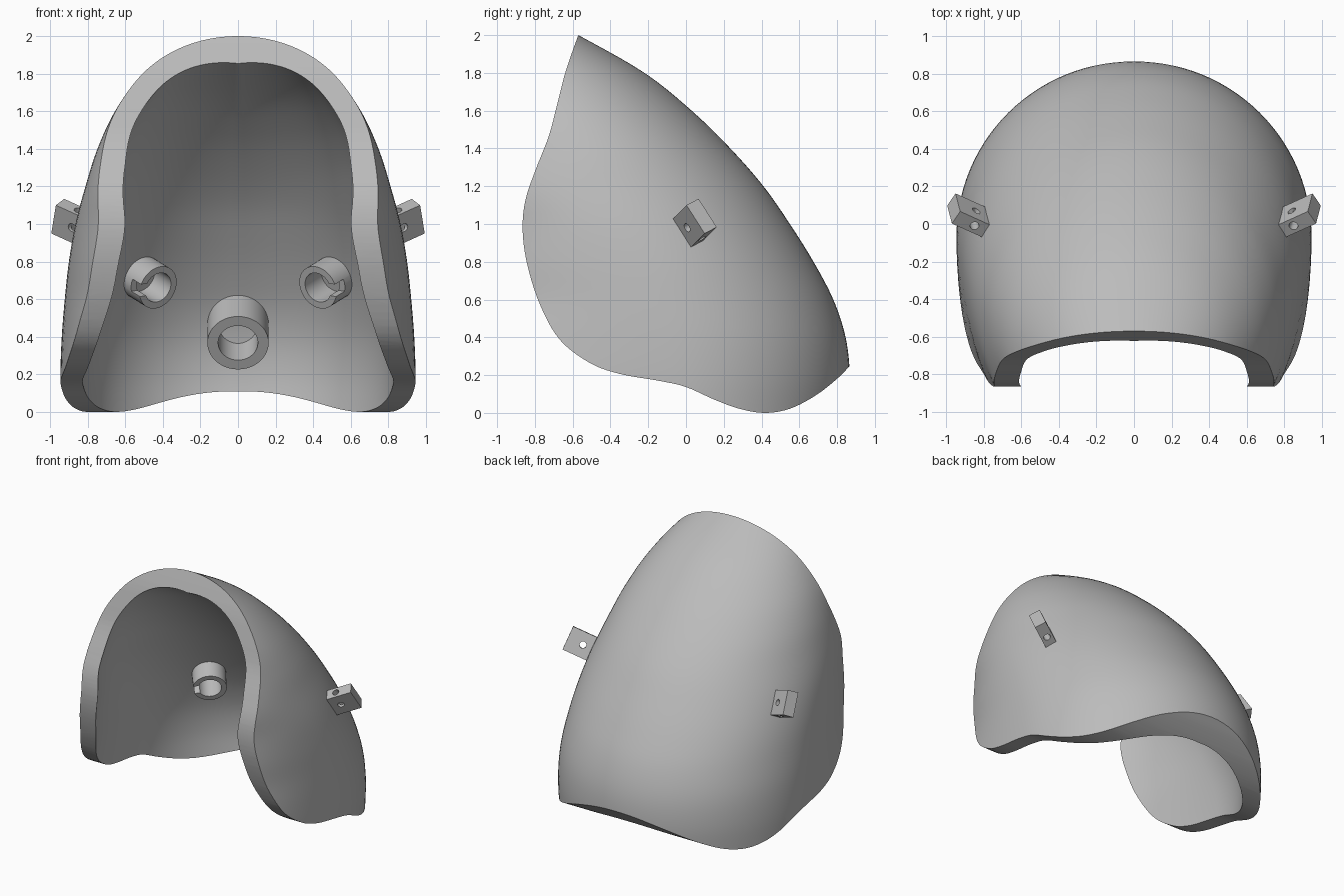
import bpy, bmesh, math
from mathutils import Vector, Matrix

if "Cube" in bpy.data.objects:
    bpy.data.objects.remove(bpy.data.objects["Cube"])

grey = bpy.data.materials.new("plain grey")
grey.diffuse_color = (0.5, 0.5, 0.5, 1)
grey.use_nodes = True
grey.node_tree.nodes["Principled BSDF"].inputs["Base Color"].default_value = grey.diffuse_color


def spline(keys, t):
    """Smooth curve through evenly spaced keys, t counted in keys."""
    i = max(0, min(int(t), len(keys) - 2))
    f = t - i
    p = [keys[max(0, min(k, len(keys) - 1))] for k in range(i - 1, i + 3)]
    return [0.5 * (2 * b + (c - a) * f + (2 * a - 5 * b + 4 * c - d) * f * f
                   + (3 * b - a - 3 * c + d) * f ** 3) for a, b, c, d in zip(*p)]


def finish(name, bm):
    me = bpy.data.meshes.new(name)
    bm.to_mesh(me)
    bm.free()
    ob = bpy.data.objects.new(name, me)
    bpy.context.collection.objects.link(ob)
    me.materials.append(grey)
    return ob


def activate(ob):
    bpy.ops.object.select_all(action='DESELECT')
    ob.select_set(True)
    bpy.context.view_layer.objects.active = ob


def smooth(ob, deg=35):
    activate(ob)
    bpy.ops.object.shade_smooth_by_angle(angle=math.radians(deg))


def boolean(ob, cutter, op):
    activate(ob)
    m = ob.modifiers.new("cut", 'BOOLEAN')
    m.operation, m.object, m.solver = op, cutter, 'EXACT'
    bpy.ops.object.modifier_apply(modifier=m.name)
    bpy.data.objects.remove(cutter)


def frame(origin, x, y, z):
    m = Matrix((x, y, z)).transposed().to_4x4()
    m.translation = origin
    return m


def rod(name, center, axis, r, length, seg=40):
    bm = bmesh.new()
    rot = Vector(axis).to_track_quat('Z', 'Y').to_matrix().to_4x4()
    bmesh.ops.create_cone(bm, cap_ends=True, segments=seg, radius1=r, radius2=r,
                          depth=length, matrix=Matrix.Translation(center) @ rot)
    return finish(name, bm)


def box(name, mat, size):
    bm = bmesh.new()
    bmesh.ops.create_cube(bm, size=1, matrix=mat @ Matrix.Diagonal((*size, 1)))
    bmesh.ops.recalc_face_normals(bm, faces=bm.faces)
    return finish(name, bm)


# Shell levels every 0.2 from z = -0.2: half width, back y, widest y, front taper
levels = [(.93, .83, -.06, 1.7), (.94, .855, -.06, 1.7), (.945, .867, -.07, 1.65),
          (.938, .845, -.10, 1.5), (.922, .78, -.17, 1.28), (.90, .675, -.25, 1.16),
          (.865, .55, -.35, 1.01), (.812, .41, -.45, .95), (.748, .235, -.53, .8),
          (.655, .03, -.62, .75), (.515, -.22, -.72, .75), (.33, -.57, -.87, .75),
          (.15, -.95, -1.1, .8)]
ROWS, FRONT, BACK = 56, 14, 56
bm = bmesh.new()
rows, weights = [], []
for i in range(ROWS + 1):
    t = 11.4 * i / ROWS
    a, back, yc, taper = spline(levels, t)
    side = []
    for k in range(FRONT):
        y = -1.2 + (yc + 1.2) * k / FRONT
        side.append((a * math.sqrt(max(0, 1 - ((yc - y) / taper) ** 2)), y))
    arc = [(a * math.cos(math.pi * k / BACK), yc + (back - yc) * math.sin(math.pi * k / BACK))
           for k in range(BACK + 1)]
    ring = side + arc + [(-x, y) for x, y in reversed(side)]
    rows.append([bm.verts.new((x, y, t * .2 - .2)) for x, y in ring])
    weights += [.77 + .23 * (1 - abs(x) / a) for x, y in ring]
for lo, hi in zip(rows, rows[1:]):
    for j in range(len(lo) - 1):
        bm.faces.new((lo[j], lo[j + 1], hi[j + 1], hi[j]))
shell = finish("shell", bm)
group = shell.vertex_groups.new(name="thickness")
for i, w in enumerate(weights):
    group.add([i], w, 'REPLACE')
activate(shell)
sol = shell.modifiers.new("thick", 'SOLIDIFY')
sol.thickness, sol.offset, sol.vertex_group = .153, -1, "thickness"
bpy.ops.object.modifier_apply(modifier=sol.name)

# Side outline that trims the rim of the shell
rim = [(-.50, 2.18), (-.57, 2.0), (-.635, 1.815), (-.677, 1.655), (-.725, 1.47), (-.797, 1.285),
       (-.850, 1.127), (-.865, .968), (-.84, .783), (-.772, .571), (-.667, .386),
       (-.508, .264), (-.349, .206), (-.138, .169), (0, .137), (.153, .069), (.286, .021),
       (.418, 0), (.55, .022), (.683, .09), (.79, .172), (.8625, .243), (.95, .335)]
outline = [spline(rim, k / 5) for k in range(5 * (len(rim) - 1) + 1)] + [(1.3, .7), (1.3, 2.4), (-.45, 2.4)]
bm = bmesh.new()
face = bm.faces.new([bm.verts.new((-1.5, y, z)) for y, z in outline])
ext = bmesh.ops.extrude_face_region(bm, geom=[face])
bmesh.ops.translate(bm, vec=(3, 0, 0), verts=[v for v in ext['geom'] if isinstance(v, bmesh.types.BMVert)])
bmesh.ops.recalc_face_normals(bm, faces=bm.faces)
boolean(shell, finish("rim_cutter", bm), 'INTERSECT')
smooth(shell)


def socket(name, face_center, axis, r, bore, length, slot=None):
    """Tube standing on the inner wall; axis points into the wall."""
    n = Vector(axis).normalized()
    c = Vector(face_center)
    ob = rod(name, c + n * length / 2, n, r, length)
    boolean(ob, rod("bore_cutter", c + n * length / 2, n, bore, length * 1.2), 'DIFFERENCE')
    if slot:
        s = Vector(slot)
        s = (s - n * s.dot(n)).normalized()
        m = frame(c + s * r * .75, s, n.cross(s), n)
        boolean(ob, box("slot_cutter", m, (r * 1.3, .07, .16)), 'DIFFERENCE')
    smooth(ob)


socket("rear_socket", (0, .49, .367), (0, .86, .5), .163, .106, .25)
for s, label in ((1, "right"), (-1, "left")):
    # Slotted inner sockets
    socket(label + "_socket", (s * .425, .26, .662), (s * .57, .74, .35), .12, .083, .235,
           slot=(s, 0, .1))

    # Outer tabs with two crossing holes
    n = Vector((s * .84, .38, .38)).normalized()
    u = Vector((s * .16, .54, -.82))
    u = (u - n * u.dot(n)).normalized()
    v = n.cross(u) * s
    c = Vector((s * .861, .038, .997))
    tab = box(label + "_tab", frame(c - n * .03, n, u, v), (.294, .18, .085))
    for d in (u, v):
        boolean(tab, rod("hole_cutter", c, d, .024, .4, 24), 'DIFFERENCE')
    smooth(tab)
